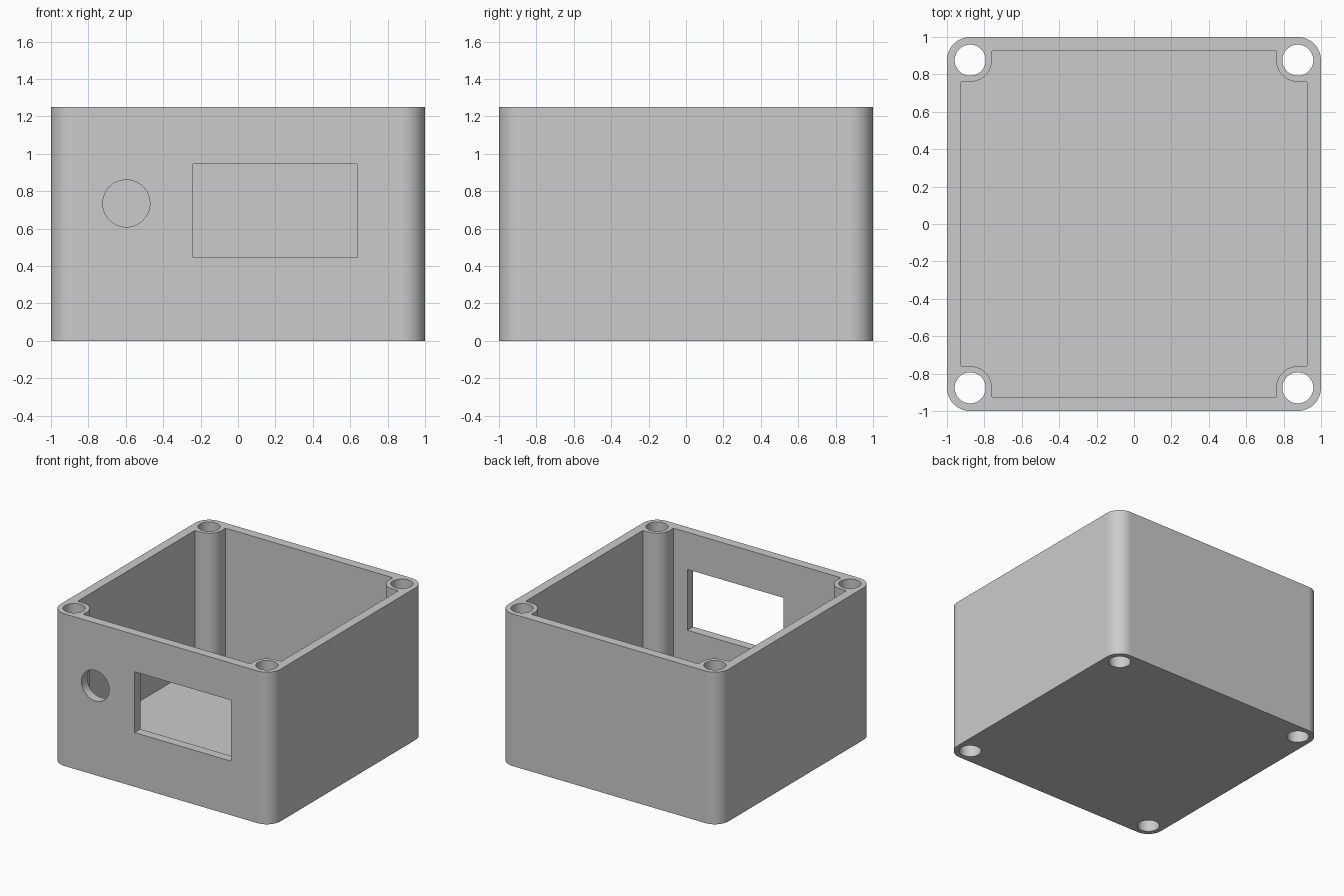
import bpy, bmesh, math
from math import cos, sin, pi

cube = bpy.data.objects.get("Cube")
if cube:
    bpy.data.objects.remove(cube, do_unlink=True)

HEIGHT, FLOOR = 1.25, 0.12
INNER = 0.925          # half size of the cavity
POST = 0.876           # screw post centre, on both axes
POST_R, SCREW_R, CORNER_R = 0.116, 0.083, 0.125


def arc(cx, cy, r, start, end, steps):
    angles = [start + (end - start) * i / steps for i in range(steps + 1)]
    return [(cx + r * cos(a), cy + r * sin(a)) for a in angles]


def four_corners(points):
    """Repeat one corner's outline around the square footprint."""
    outline = []
    for _ in range(4):
        outline += points
        points = [(-y, x) for x, y in points]
    return outline


def prism(name, outline, low, high, facing_front=False):
    """Extrude an outline along z, or along y for outlines drawn in x, z."""
    place = (lambda p, h: (p[0], h, p[1])) if facing_front else (lambda p, h: (p[0], p[1], h))
    bm = bmesh.new()
    rings = [[bm.verts.new(place(p, h)) for p in outline] for h in (low, high)]
    n = len(outline)
    bm.faces.new(rings[0])
    bm.faces.new(rings[1])
    for i in range(n):
        j = (i + 1) % n
        bm.faces.new((rings[0][i], rings[0][j], rings[1][j], rings[1][i]))
    bmesh.ops.recalc_face_normals(bm, faces=bm.faces)
    mesh = bpy.data.meshes.new(name)
    bm.to_mesh(mesh)
    bm.free()
    obj = bpy.data.objects.new(name, mesh)
    bpy.context.collection.objects.link(obj)
    return obj


# Outer block with rounded upright corners
c = 1 - CORNER_R
box = prism("enclosure_base", four_corners(arc(c, c, CORNER_R, 0, pi / 2, 12)), 0, HEIGHT)

# Cavity that leaves a rounded screw post in each corner
notch = [(INNER, POST - POST_R)]
notch += arc(POST, POST, POST_R, 1.5 * pi, pi, 14)
notch += [(POST - POST_R, INNER)]
cutters = [prism("cavity_cutter", four_corners(notch), FLOOR, HEIGHT + 0.2)]

# Screw holes through the full height
for sx in (-1, 1):
    for sy in (-1, 1):
        hole = arc(sx * POST, sy * POST, SCREW_R, 0, 2 * pi, 40)[:-1]
        cutters.append(prism("screw_hole_cutter", hole, -0.2, HEIGHT + 0.2))

# Display window and round port in the front wall
window = [(-0.24, 0.445), (0.636, 0.445), (0.636, 0.945), (-0.24, 0.945)]
port = arc(-0.597, 0.735, 0.126, 0, 2 * pi, 48)[:-1]
cutters.append(prism("window_cutter", window, -1.2, -0.7, True))
cutters.append(prism("port_cutter", port, -1.2, -0.7, True))

bpy.ops.object.select_all(action="DESELECT")
bpy.context.view_layer.objects.active = box
box.select_set(True)
for cutter in cutters:
    cutter.hide_render = True
    mod = box.modifiers.new("cut", "BOOLEAN")
    mod.operation = "DIFFERENCE"
    mod.solver = "EXACT"
    mod.object = cutter
    bpy.ops.object.modifier_apply(modifier=mod.name)
    bpy.data.objects.remove(cutter, do_unlink=True)

# Plain grey plastic
grey = bpy.data.materials.new("grey_plastic")
grey.use_nodes = True
colour = (0.6, 0.6, 0.6, 1)
grey.diffuse_color = colour
grey.node_tree.nodes["Principled BSDF"].inputs["Base Color"].default_value = colour
box.data.materials.clear()
box.data.materials.append(grey)
for face in box.data.polygons:
    face.material_index = 0

# Smooth rounded surfaces, flat walls
bpy.ops.object.shade_smooth_by_angle(angle=math.radians(30))
weighted = box.modifiers.new("flat_walls", "WEIGHTED_NORMAL")
weighted.keep_sharp = True
